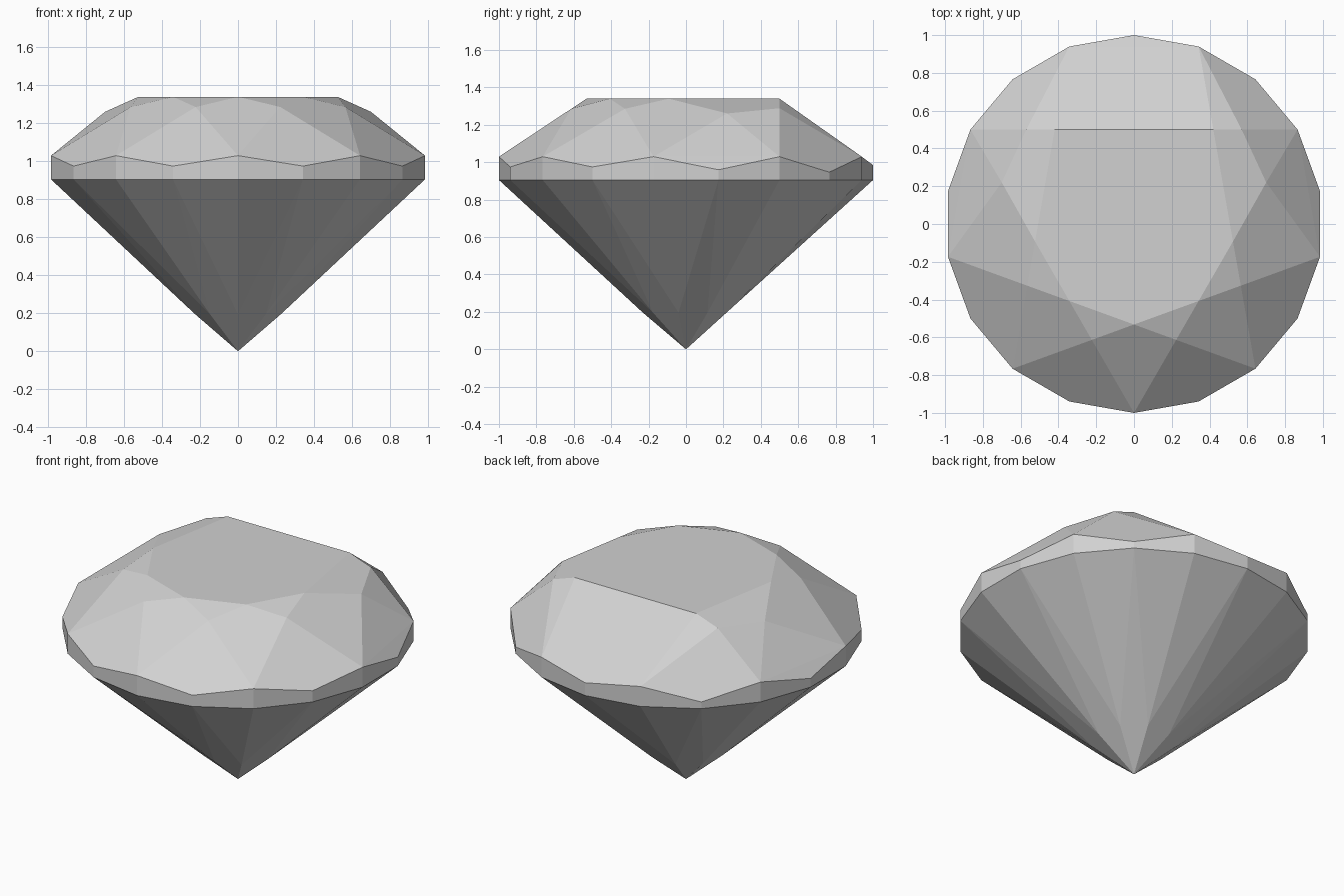
import bpy
import bmesh
from math import cos, sin, radians
from mathutils import Vector

cube = bpy.data.objects.get("Cube")
if cube:
    bpy.data.objects.remove(cube, do_unlink=True)

material = bpy.data.materials.new("pale grey")
material.use_nodes = True
colour = (0.64, 0.64, 0.64, 1)
material.diffuse_color = colour
material.node_tree.nodes["Principled BSDF"].inputs["Base Color"].default_value = colour

GIRDLE = 0.905      # bottom of the belt
TABLE = 1.34        # flat top
MAIN = [-90 + 40 * k for k in range(9)]     # directions of the main corners


def polar(radius, degrees, z):
    a = radians(degrees)
    return Vector((radius * cos(a), radius * sin(a), z))


def both_sides(x, y, z):
    return [Vector((s * x, y, z)) for s in (1, -1)]


# Pavilion: culet, inner corners of the long kites, lower belt ring
points = [Vector((0, 0, 0))]
kite = 0.23
points += [polar(kite, a, kite * cos(radians(20)) * GIRDLE) for a in MAIN]
points += [polar(1, a + s, GIRDLE) for a in MAIN for s in (0, 20)]

# Wavy upper belt ring, dipping lower beside the recut back facets
dips = {10: 0.96, 170: 0.96, 50: 0.947, 130: 0.947, 90: 0.985}
for a in MAIN:
    points.append(polar(1, a, 1.03))
    points.append(polar(1, a + 20, dips.get(a + 20, 0.975)))

# Crown: table corners and star corners round the front
table_radius = 0.5 / cos(radians(20))
points += [polar(table_radius, a, TABLE) for a in (-170, -130, -90, -50, -10)]
points += [polar(0.653, a, 1.286) for a in (-150, -110, -70, -30)]

# Crown: the wider cut at the back
points += both_sides(0.42, 0.5, TABLE)
points += both_sides(0.57, 0.5, 1.289)
points += both_sides(0.70, 0.22, 1.261)

# Skin the corners and merge coplanar triangles into clean facets
bm = bmesh.new()
for p in points:
    bm.verts.new(p)
bmesh.ops.convex_hull(bm, input=bm.verts[:])
bmesh.ops.delete(bm, geom=[v for v in bm.verts if not v.link_faces], context="VERTS")
bmesh.ops.dissolve_limit(bm, angle_limit=radians(1.5), verts=bm.verts[:], edges=bm.edges[:])
bmesh.ops.recalc_face_normals(bm, faces=bm.faces[:])
mesh = bpy.data.meshes.new("cut_gem")
bm.to_mesh(mesh)
bm.free()
mesh.materials.append(material)
gem = bpy.data.objects.new("cut_gem", mesh)
bpy.context.collection.objects.link(gem)
